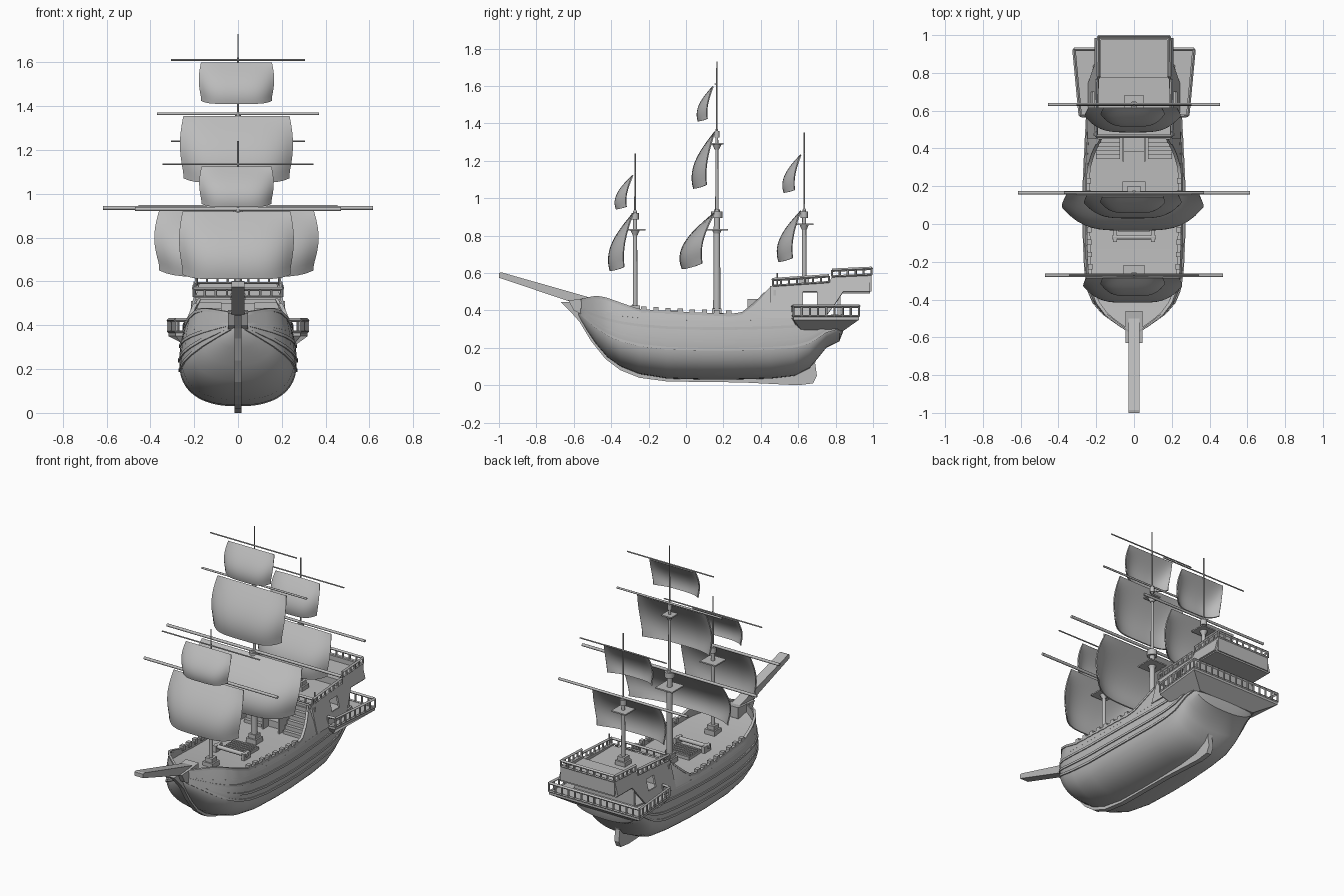
import bpy, bmesh
from math import sin, cos, pi, radians
from mathutils import Matrix, Vector

cube = bpy.data.objects.get("Cube")
if cube:
    bpy.data.objects.remove(cube, do_unlink=True)

grey = bpy.data.materials.new("plain grey")
grey.use_nodes = True
grey.diffuse_color = (0.5, 0.5, 0.5, 1)
grey.node_tree.nodes["Principled BSDF"].inputs["Base Color"].default_value = (0.5, 0.5, 0.5, 1)


def finish(bm, name, mirror=False, smooth=True):
    if mirror:
        copy = bmesh.ops.duplicate(bm, geom=bm.verts[:] + bm.edges[:] + bm.faces[:])["geom"]
        for v in copy:
            if isinstance(v, bmesh.types.BMVert):
                v.co.x = -v.co.x
    bmesh.ops.recalc_face_normals(bm, faces=bm.faces[:])
    mesh = bpy.data.meshes.new(name)
    bm.to_mesh(mesh)
    bm.free()
    mesh.materials.append(grey)
    if smooth:
        mesh.shade_smooth()
        mesh.set_sharp_from_angle(angle=radians(35))
    obj = bpy.data.objects.new(name, mesh)
    bpy.context.collection.objects.link(obj)
    return obj


def interp(table, y, column=1):
    """Linear lookup in a table sorted by its first column."""
    if y <= table[0][0]:
        return table[0][column]
    for a, b in zip(table, table[1:]):
        if y <= b[0]:
            return a[column] + (b[column] - a[column]) * (y - a[0]) / (b[0] - a[0])
    return table[-1][column]


def box(bm, x0, x1, y0, y1, z0, z1):
    size = Matrix.Diagonal((x1 - x0, y1 - y0, z1 - z0, 1))
    centre = Matrix.Translation(((x0 + x1) / 2, (y0 + y1) / 2, (z0 + z1) / 2))
    bmesh.ops.create_cube(bm, size=1, matrix=centre @ size)


def rod(bm, start, end, r0, r1=None, sides=12):
    start, end = Vector(start), Vector(end)
    axis = end - start
    place = Matrix.Translation((start + end) / 2) @ axis.to_track_quat("Z", "Y").to_matrix().to_4x4()
    bmesh.ops.create_cone(bm, cap_ends=True, segments=sides, radius1=r0,
                          radius2=r0 if r1 is None else r1, depth=axis.length, matrix=place)


def grid(bm, rows, closed=False, caps=False, skip=lambda i, j: False):
    vs = [[bm.verts.new(p) for p in row] for row in rows]
    n = len(rows[0])
    for i in range(len(vs) - 1):
        for j in range(n if closed else n - 1):
            if not skip(i, j):
                k = (j + 1) % n
                bm.faces.new((vs[i][j], vs[i][k], vs[i + 1][k], vs[i + 1][j]))
    if caps:
        bm.faces.new(vs[0])
        bm.faces.new(vs[-1])


def thicken(bm, amount):
    bmesh.ops.remove_doubles(bm, verts=bm.verts[:], dist=0.0005)
    bmesh.ops.recalc_face_normals(bm, faces=bm.faces[:])
    bmesh.ops.solidify(bm, geom=bm.faces[:], thickness=amount)


def prism(bm, outline, half):
    """Side outline (y, z) given a width across x."""
    grid(bm, [[(x, y, z) for y, z in outline] for x in (-half, half)], closed=True, caps=True)


def railing(bm, points, height=0.04, gap=0.045):
    up = Vector((0, 0, height))
    for a, b in zip(points, points[1:]):
        a, b = Vector(a), Vector(b)
        count = max(1, round((b - a).length / gap))
        for i in range(count + 1):
            p = a.lerp(b, i / count)
            rod(bm, p, p + up, 0.006, sides=6)
        for lift, r in ((up, 0.009), (up * 0.05, 0.006)):
            rod(bm, a + lift, b + lift, r, sides=4)


# Hull stations: y, keel height, deck height, half width
STATIONS = [(-.575, .37, .415, .02), (-.53, .295, .41, .09), (-.48, .22, .4, .16),
            (-.42, .15, .39, .213), (-.35, .10, .38, .243), (-.25, .06, .37, .258),
            (-.1, .035, .36, .265), (.1, .03, .355, .268), (.25, .03, .355, .265),
            (.45, .035, .36, .255), (.58, .05, .365, .248), (.66, .09, .37, .24),
            (.71, .15, .37, .235), (.75, .2, .375, .23), (.82, .235, .38, .22), (.845, .3, .38, .215)]
FULL = 2.4  # fullness of the bilge


def section(y):
    keel, deck, half = (interp(STATIONS, y, c) for c in (1, 2, 3))
    return keel, deck, half, keel + 0.62 * (deck - keel)


def hull_x(y, z):
    keel, deck, half, belly = section(y)
    if z >= belly:
        return half * (1 - 0.22 * ((z - belly) / 0.25) ** 2)
    u = max(0, (z - keel) / (belly - keel))
    return half * (1 - (1 - u) ** FULL) ** (1 / FULL)


# Hull shell with deck
bm = bmesh.new()
rows = []
for y, *_ in STATIONS:
    keel, deck, half, belly = section(y)
    side = []
    for k in range(13):
        a = k / 12 * pi / 2
        side.append((half * sin(a) ** (2 / FULL), y, belly - (belly - keel) * max(0, cos(a)) ** (2 / FULL)))
    for k in (1, 2, 3):
        z = belly + (deck - belly) * k / 3
        side.append((hull_x(y, z), y, z))
    rows.append([(-x, yy, z) for x, yy, z in reversed(side[1:])] + side)
grid(bm, rows, closed=True, caps=True)
finish(bm, "hull")

# Bulwark rising to the bow and to the stern
TOP = [(-.575, .45), (-.52, .465), (-.47, .472), (-.42, .46), (-.35, .435), (-.25, .4),
       (0, .385), (.25, .375), (.3, .385), (.37, .44), (.45, .525)]
bm = bmesh.new()
rows = []
for i in range(42):
    y = -.575 + 1.025 * i / 41
    low, high = section(y)[1] - 0.01, interp(TOP, y)
    rows.append([(hull_x(y, z), y, z) for z in (low, (low + high) / 2, high)])
grid(bm, rows)
thicken(bm, 0.012)
finish(bm, "bulwark", mirror=True)

# Wales and cap rail following the hull
bm = bmesh.new()
ys = [-.57 + 1.41 * i / 47 for i in range(48)]
for f in (.5, .64, .84, None):
    rows = []
    for y in (ys if f else [v for v in ys if v < .45]):
        keel, deck, *_ = section(y)
        z = keel + f * (deck - keel) if f else interp(TOP, y)
        x = hull_x(y, z)
        rows.append([(x + dx, y, z + dz) for dx, dz in ((-.012, -.007), (.006, -.007), (.006, .007), (-.012, .007))])
    grid(bm, rows, closed=True, caps=True)
finish(bm, "wales", mirror=True)

# Gunwale blocks
bm = bmesh.new()
for i in range(8):
    y = -.24 + .065 * i
    z = interp(TOP, y)
    x = hull_x(y, z)
    box(bm, x - .018, x + .006, y, y + .028, z - .01, z + .022)
finish(bm, "gunwale_blocks", mirror=True, smooth=False)

# Stem, keel and rudder
bm = bmesh.new()
prism(bm, [(-.67, .445), (-.61, .385), (-.57, .34), (-.51, .24), (-.43, .14), (-.35, .08), (-.25, .04), (-.1, .02),
           (.3, .015), (.6, 0), (.68, .01), (.7, .05), (.69, .12), (.72, .2), (.64, .2), (.6, .08),
           (.3, .05), (-.1, .06), (-.3, .1), (-.43, .19), (-.5, .3), (-.5, .45)], .016)
finish(bm, "stem_keel_rudder", smooth=False)

# Bowsprit with cheek pieces
bm = bmesh.new()
prism(bm, [(-1, .575), (-1, .6), (-.985, .603), (-.5, .465), (-.5, .42), (-.57, .43)], .03)
prism(bm, [(-.63, .455), (-.6, .4), (-.52, .36), (-.46, .4), (-.46, .47), (-.55, .46)], .045)
finish(bm, "bowsprit", smooth=False)

# Stern castle sides with a door opening
UNDER = [(.45, .36), (.74, .36), (.8, .44), (.84, .5), (.98, .5)]
CREST = [(.45, .53), (.765, .55), (.78, .58), (.98, .59)]
ys = [.45, .54, .625, .7, .74, .765, .78, .8, .84, .92, .985]
bm = bmesh.new()
rows = []
for y in ys:
    z0 = interp(UNDER, y)
    zs = (z0, max(z0, .43), max(z0, .5), interp(CREST, y))
    rows.append([(.205 - (z - .52) * .25, y, z) for z in zs])
grid(bm, rows, skip=lambda i, j: i == 2 and j == 1)
thicken(bm, 0.012)
finish(bm, "castle_sides", mirror=True, smooth=False)

# Stern castle walls and decks
bm = bmesh.new()
box(bm, -.215, .215, .468, .48, .35, .51)
box(bm, -.2, .2, .46, .8, .5, .518)
box(bm, -.2, .2, .82, .985, .49, .51)
box(bm, -.21, .21, .81, .825, .36, .5)
box(bm, -.19, .19, .975, .992, .5, .59)
box(bm, -.19, .19, .78, .98, .54, .56)
box(bm, -.19, .19, .775, .785, .515, .56)
finish(bm, "castle_decks", smooth=False)

# Castle railings
bm = bmesh.new()
railing(bm, [(0, .465, .53), (.202, .465, .53), (.197, .765, .55)], .035)
railing(bm, [(.19, .78, .58), (.188, .992, .59), (0, .992, .59)], .035)
rod(bm, (.2, .487, .5), (.2, .487, .6), .004)
finish(bm, "castle_railings", mirror=True, smooth=False)

# Stern gallery floor, flared underside and railing
bm = bmesh.new()
outer = [(.235, .57), (.285, .575), (.318, .925)]
inner = [(.2, .6), (.235, .62), (.2, .84)]
rings = []
for shape, z in ((inner, .29), (outer, .35), (outer, .368)):
    rings.append([(x, y, z) for x, y in shape] + [(-x, y, z) for x, y in reversed(shape)])
grid(bm, rings, closed=True, caps=True)
finish(bm, "gallery", smooth=False)
bm = bmesh.new()
railing(bm, [(x, y, .368) for x, y in outer] + [(0, .925, .368)], .055)
finish(bm, "gallery_railing", mirror=True, smooth=False)

# Stairs and companionway
bm = bmesh.new()
for i in range(6):
    box(bm, .075, .2, .345 + .021 * i, .47, .35, .378 + .025 * i)
box(bm, .052, .062, .33, .47, .35, .46)
box(bm, 0, .052, .38, .47, .35, .4)
finish(bm, "stairs", mirror=True, smooth=False)

# Cargo hatch and windlass on the main deck
bm = bmesh.new()
box(bm, -.085, .085, -.04, .09, .35, .375)
for i in range(5):
    box(bm, -.08, .08, -.03 + .024 * i, -.018 + .024 * i, .37, .382)
for x in (-.1, .1):
    box(bm, x - .01, x + .01, -.095, -.03, .35, .4)
finish(bm, "hatch", smooth=False)
bm = bmesh.new()
rod(bm, (-.115, -.07, .388), (.115, -.07, .388), .013)
finish(bm, "windlass")


def mast(name, y, foot, joints, tops):
    """Joints are (height, radius) steps; tops are (height, half size) platforms."""
    bm = bmesh.new()
    low = foot
    for high, r in joints:
        rod(bm, (0, y, low), (0, y, high), r, r * .8)
        low = high - .03
        if r > .005:
            rod(bm, (0, y, high - .045), (0, y, high - .01), r * 1.5)
    for z, half in tops:
        box(bm, -half, half, y - half, y + half, z - .004, z + .004)
        rod(bm, (0, y, z - .03), (0, y, z), .012, .026)
    box(bm, -.035, .035, y - .035, y + .035, foot - .01, foot + .03)
    box(bm, -.025, .025, y - .025, y + .025, foot + .03, foot + .055)
    finish(bm, name + "_mast")


def sail(name, y, top, foot, half, belly, yard, thick=.006):
    """Billowed square sail hung under its yard."""
    bm = bmesh.new()
    rows = []
    for i in range(15):
        t = i / 14
        row = []
        for j in range(21):
            s = j / 10 - 1
            puff = belly * sin(.62 * pi * t) * (.38 + .62 * (1 - abs(s) ** 4))
            x = s * half * (.94 + .06 * sin(pi * min(1, t * 1.1)))
            z = top + (foot - top) * t + .02 * s ** 6 * t * half / .25
            row.append((x - .007, y - .015 - puff, z))
        rows.append(row)
    grid(bm, rows)
    thicken(bm, .007)
    finish(bm, name + "_sail")
    bm = bmesh.new()
    rod(bm, (-yard, y, top + .01), (yard, y, top + .01), thick)
    finish(bm, name + "_yard")


FORE, MAIN, MIZZEN = -.272, .165, .632
mast("fore", FORE, .37, [(.93, .013), (1.24, .005)], [(.83, .055)])
mast("main", MAIN, .355, [(.94, .02), (1.37, .009), (1.73, .004)], [(.83, .06), (1.29, .035)])
mast("mizzen", MIZZEN, .515, [(.94, .013), (1.35, .005)], [(.86, .05)])
sail("fore_lower", FORE, .92, .61, .262, .13, .47, .009)
sail("fore_upper", FORE, 1.125, .94, .17, .095, .345, .004)
sail("main_lower", MAIN, .925, .62, .375, .185, .615, .009)
sail("main_upper", MAIN, 1.355, 1.05, .258, .12, .37, .006)
sail("main_top", MAIN - .008, 1.6, 1.41, .172, .085, .305, .004)
sail("mizzen_lower", MIZZEN, .93, .66, .25, .125, .455, .008)
sail("mizzen_upper", MIZZEN, 1.23, 1.03, .165, .095, .305, .004)
